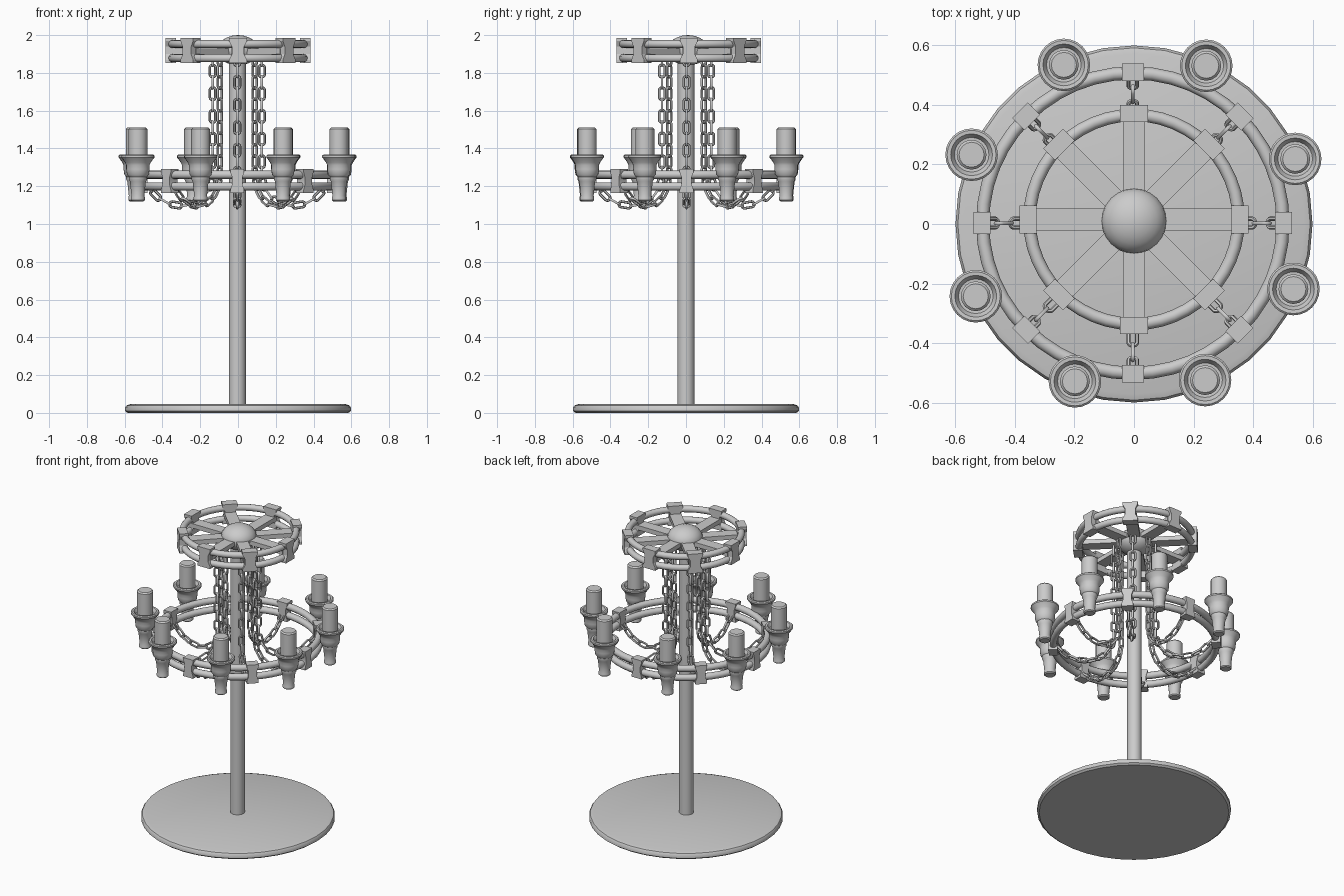
import bpy, bmesh
from math import pi, cos, sin, radians
from mathutils import Vector, Matrix

cube = bpy.data.objects.get("Cube")
if cube:
    bpy.data.objects.remove(cube, do_unlink=True)

GREY = (0.6, 0.6, 0.6, 1)
grey = bpy.data.materials.new("plain grey")
grey.use_nodes = True
grey.diffuse_color = GREY
grey.node_tree.nodes["Principled BSDF"].inputs["Base Color"].default_value = GREY


def place(name, mesh, loc=(0, 0, 0), turn=0):
    ob = bpy.data.objects.new(name, mesh)
    ob.location = loc
    ob.rotation_euler.z = turn
    bpy.context.collection.objects.link(ob)
    return ob


def finish(name, bm, angle=35):
    """Turn a bmesh into a shaded mesh in the one material."""
    bmesh.ops.recalc_face_normals(bm, faces=bm.faces)
    mesh = bpy.data.meshes.new(name)
    bm.to_mesh(mesh)
    bm.free()
    mesh.materials.append(grey)
    ob = place(name, mesh)
    bpy.ops.object.select_all(action='DESELECT')
    ob.select_set(True)
    bpy.context.view_layer.objects.active = ob
    bpy.ops.object.shade_smooth_by_angle(angle=radians(angle))
    bpy.data.objects.remove(ob, do_unlink=True)
    return mesh


def lathe(name, profile, sides=24, closed=False):
    """Spin (radius, height) points about z."""
    bm = bmesh.new()
    verts = [bm.verts.new((r, 0, z)) for r, z in profile]
    pairs = list(zip(verts, verts[1:]))
    if closed:
        pairs.append((verts[-1], verts[0]))
    edges = [bm.edges.new(p) for p in pairs]
    bmesh.ops.spin(bm, geom=verts + edges, cent=(0, 0, 0), axis=(0, 0, 1),
                   angle=2 * pi, steps=sides, use_merge=True)
    bmesh.ops.remove_doubles(bm, verts=bm.verts, dist=0.0005)
    return finish(name, bm)


def tube_ring(name, radius, thick):
    circle = [(radius + thick * cos(i * pi / 6), thick * sin(i * pi / 6))
              for i in range(12)]
    return lathe(name, circle, 48, closed=True)


def clamp(name, depth, wide, narrow, height):
    """Block with a pinched waist, its depth along x."""
    bm = bmesh.new()
    rows = []
    for z, w in ((-1, wide), (-0.75, wide), (-0.3, narrow),
                 (0.3, narrow), (0.75, wide), (1, wide)):
        rows.append([bm.verts.new((sx * depth, sy * w, z * height))
                     for sx, sy in ((-1, -1), (1, -1), (1, 1), (-1, 1))])
    for low, high in zip(rows, rows[1:]):
        for i in range(4):
            j = (i + 1) % 4
            bm.faces.new((low[i], low[j], high[j], high[i]))
    bm.faces.new(rows[0])
    bm.faces.new(rows[-1])
    return finish(name, bm, 20)


def add_link(bm, matrix, half_width=0.015, straight=0.018, wire=0.007):
    """Oval chain link, long axis on local y."""
    rings = []
    for i in range(16):
        a = (i + 0.5) * pi / 8
        out = Vector((cos(a), sin(a), 0))
        mid = out * half_width + Vector((0, straight if sin(a) > 0 else -straight, 0))
        rings.append([bm.verts.new(matrix @ (mid + out * wire * cos(b)
                                             + Vector((0, 0, wire * sin(b)))))
                      for b in (k * pi / 3 for k in range(6))])
    for i in range(16):
        p, q = rings[i], rings[(i + 1) % 16]
        for k in range(6):
            m = (k + 1) % 6
            bm.faces.new((p[k], q[k], q[m], p[m]))


def chain(path, pitch):
    """Links at even steps along a path in the xz plane."""
    pts = [Vector((x, 0, z)) for x, z in path]
    bm = bmesh.new()
    side, travelled, target, count = Vector((0, 1, 0)), 0, pitch / 2, 0
    for a, b in zip(pts, pts[1:]):
        length = (b - a).length
        along = (b - a).normalized()
        while target <= travelled + length:
            pos = a + along * (target - travelled)
            across = side if count % 2 == 0 else along.cross(side)
            up = across.cross(along)
            frame = Matrix((across, along, up)).transposed().to_4x4()
            add_link(bm, Matrix.Translation(pos) @ frame)
            target += pitch
            count += 1
        travelled += length
    return finish("chain", bm, 60)


# Base and pole
place("base", lathe("base", [(0, 0), (0.585, 0), (0.598, 0.01), (0.598, 0.028),
                             (0.59, 0.04), (0.57, 0.046), (0, 0.048)], 36))
place("pole", lathe("pole", [(0, 0.03), (0.045, 0.03), (0.045, 1.9), (0, 1.9)], 20),
      (-0.003, 0, 0))

# Hub
hub = [(0.11 * cos(t), 0.08 * sin(t)) for t in (-pi / 2 + k * pi / 12 for k in range(13))]
place("hub", lathe("hub", hub, 24), (0, 0.01, 1.92))

# Spokes
TOP = Vector((0, 0.015, 0))
LOW = Vector((-0.004, 0.003, 0))
bm = bmesh.new()
bmesh.ops.create_cube(bm, size=1, matrix=Matrix.Translation((0.175, 0, 1.915))
                      @ Matrix.Diagonal((0.35, 0.074, 0.03, 1)))
spoke = finish("spoke", bm)

# Rings
top_tube = tube_ring("top_ring", 0.35, 0.021)
low_tube = tube_ring("lower_ring", 0.503, 0.022)
for z in (1.953, 1.878):
    place("top_ring", top_tube, TOP + Vector((0, 0, z)))
for z in (1.261, 1.199):
    place("lower_ring", low_tube, LOW + Vector((0, 0, z)))

# Clamps, spokes and hanging chains, eight of each
top_clamp = clamp("top_clamp", 0.028, 0.047, 0.032, 0.066)
low_clamp = clamp("lower_clamp", 0.029, 0.037, 0.027, 0.063)
hang = chain([(0.13, 1.9), (0.13, 1.25), (0.145, 1.19), (0.18, 1.14), (0.23, 1.108),
              (0.29, 1.095), (0.36, 1.107), (0.42, 1.14), (0.49, 1.21)], 0.06)
for i in range(8):
    a = i * pi / 4
    out = Vector((cos(a), sin(a), 0))
    place("spoke", spoke, TOP, a)
    place("top_clamp", top_clamp, TOP + out * 0.355 + Vector((0, 0, 1.919)), a)
    place("lower_clamp", low_clamp, LOW + out * 0.505 + Vector((0, 0, 1.228)), a)
    place("chain", hang, LOW, a)

# Candles in flared holders, slightly uneven around the lower ring
holder = lathe("candle_holder", [
    (0, 1.12), (0.03, 1.12), (0.037, 1.126), (0.037, 1.14), (0.034, 1.15),
    (0.042, 1.225), (0.048, 1.235), (0.048, 1.25), (0.058, 1.262), (0.062, 1.29),
    (0.062, 1.312), (0.068, 1.325), (0.082, 1.345), (0.088, 1.352), (0.088, 1.362),
    (0.082, 1.367), (0.07, 1.366), (0.058, 1.345), (0, 1.34)], 24)
candle = lathe("candle", [(0, 1.34), (0.05, 1.34), (0.05, 1.502),
                          (0.042, 1.51), (0, 1.51)], 16)
for x, y in ((-0.235, 0.533), (0.242, 0.53), (-0.544, 0.232), (0.54, 0.218),
             (-0.53, -0.242), (0.534, -0.218), (-0.198, -0.527), (0.238, -0.523)):
    place("candle_holder", holder, (x, y, 0))
    place("candle", candle, (x, y, 0))
